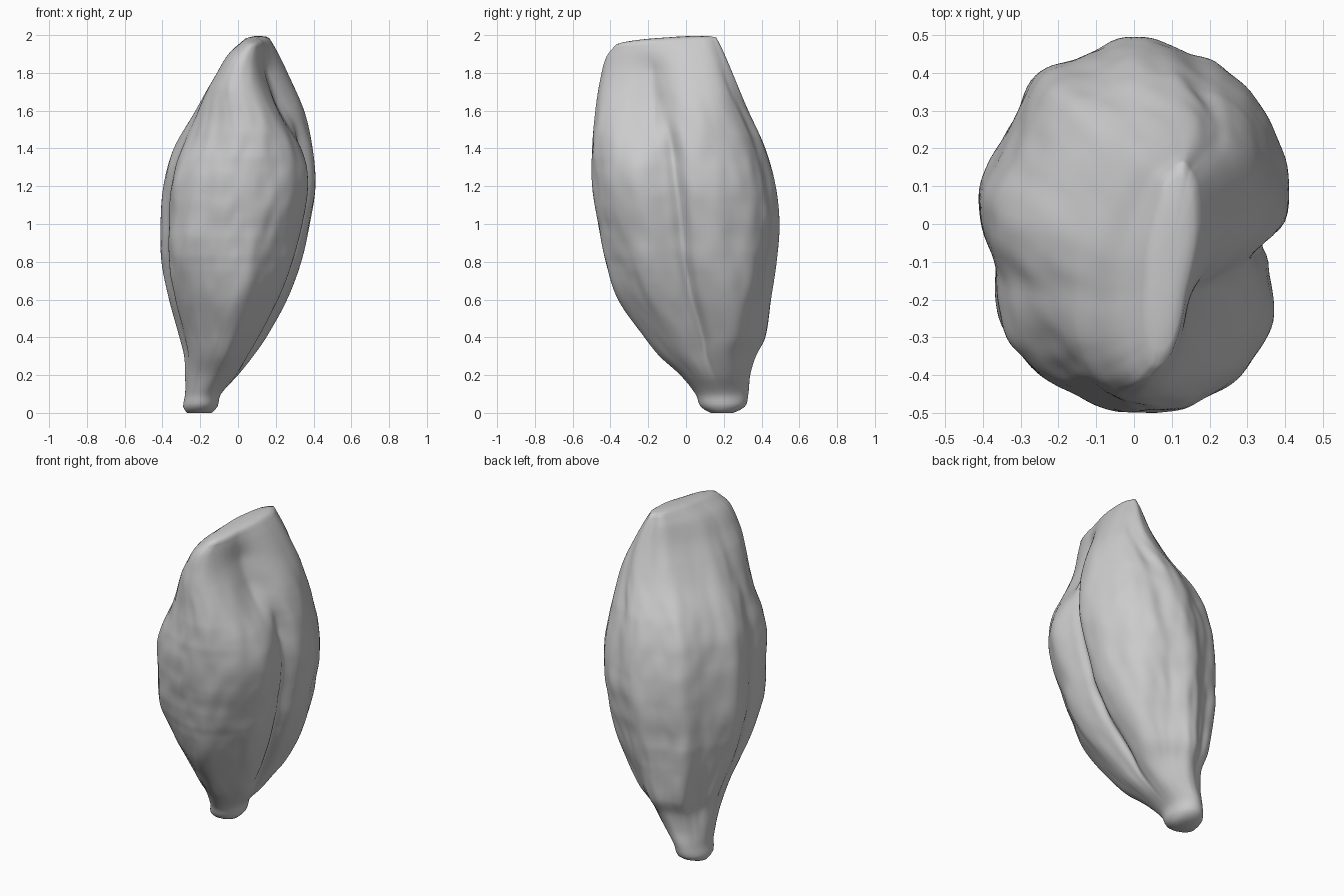
import bpy, bmesh, math
from mathutils import Vector, noise

cube = bpy.data.objects.get("Cube")
if cube:
    bpy.data.objects.remove(cube)

# Outline of the pod: height, x min, x max, y min, y max
LEVELS = [
    (0.00, -0.27, -0.14, 0.13, 0.25),
    (0.03, -0.29, -0.11, 0.08, 0.31),
    (0.10, -0.28, -0.09, 0.05, 0.33),
    (0.20, -0.28, 0.00, -0.03, 0.34),
    (0.30, -0.285, 0.08, -0.14, 0.37),
    (0.40, -0.31, 0.15, -0.22, 0.42),
    (0.60, -0.365, 0.26, -0.36, 0.45),
    (0.80, -0.405, 0.335, -0.425, 0.48),
    (1.00, -0.41, 0.38, -0.465, 0.495),
    (1.20, -0.395, 0.41, -0.497, 0.475),
    (1.40, -0.34, 0.395, -0.497, 0.42),
    (1.60, -0.225, 0.35, -0.48, 0.33),
    (1.80, -0.115, 0.26, -0.45, 0.24),
    (1.91, -0.05, 0.205, -0.42, 0.19),
    (1.97, 0.02, 0.17, -0.37, 0.16),
]
# Lengthwise ridges (+) and grooves (-): azimuth, height, width in degrees
LOBES = [(20, 0.06, 14), (68, -0.02, 8), (85, 0.05, 15),
         (128, 0.08, 10), (172, 0.07, 12), (194, -0.04, 7),
         (290, 0.03, 18), (326, 0.04, 16)]
ROWS, SIDES = 120, 160


def smooth(a, b, t):
    t = min(1, max(0, (t - a) / (b - a)))
    return t * t * (3 - 2 * t)


def bump(angle, centre, width):
    d = (angle - centre + 180) % 360 - 180
    return math.exp(-(d / width) ** 2)


def outline(z):
    """Cubic Hermite interpolation of the outline table."""
    i = max(k for k in range(len(LEVELS) - 1) if LEVELS[k][0] <= z + 1e-9)
    p, q = LEVELS[i], LEVELS[i + 1]
    before, after = LEVELS[max(i - 1, 0)], LEVELS[min(i + 2, len(LEVELS) - 1)]
    h = q[0] - p[0]
    t = (z - p[0]) / h
    out = []
    for c in range(1, 5):
        m0 = (q[c] - before[c]) / (q[0] - before[0]) * h
        m1 = (after[c] - p[c]) / (after[0] - p[0]) * h
        out.append((2*t**3 - 3*t*t + 1) * p[c] + (t**3 - 2*t*t + t) * m0
                   + (3*t*t - 2*t**3) * q[c] + (t**3 - t*t) * m1)
    return out


def section(z):
    """Lobed cross-section fitted to the outline at height z."""
    body = smooth(0.05, 0.4, z) * (1 - 0.6 * smooth(1.4, 1.9, z))
    keel = 0.09 * smooth(0.1, 0.3, z) * (1 - smooth(0.5, 1.0, z))
    shoulder = 0.08 * smooth(0.4, 0.9, z) * (1 - smooth(1.2, 1.6, z))
    # Back corner ridge swinging round as it climbs
    corner = 20 + 28 * smooth(0.2, 1.0, z)
    corner_height = 0.13 - 0.05 * smooth(0.5, 1.1, z)
    seam = smooth(0.12, 0.4, z) * (1 - smooth(1.35, 1.6, z))
    dent = smooth(1.3, 1.68, z) * (1 - 0.6 * smooth(1.8, 1.97, z))
    slant = 0.42 * smooth(1.4, 1.9, z)
    pts = []
    for k in range(SIDES):
        a = 360 * k / SIDES
        r = 1 + body * sum(h * bump(a, c, w) for c, h, w in LOBES)
        r += body * corner_height * bump(a, corner, 18)
        r += keel * bump(a, 282, 20) + shoulder * bump(a, 218, 18)
        r -= seam * (0.1 * bump(a, -4, 5) + 0.1 * bump(a, -11, 14))
        r -= dent * 0.42 * bump(a, -22, 25)
        c, s = math.cos(math.radians(a)), math.sin(math.radians(a))
        # Fine skin wrinkles
        r += body * 0.025 * noise.noise(Vector((c * 3, s * 3, z * 2.8)))
        r += body * 0.016 * noise.noise(Vector((c * 6, s * 6, z * 7 + 7)))
        pts.append((r * c + slant * r * s, r * s))
    x0, x1, y0, y1 = outline(z)
    lo = [min(p[i] for p in pts) for i in (0, 1)]
    hi = [max(p[i] for p in pts) for i in (0, 1)]
    ring = []
    for px, py in pts:
        x = x0 + (x1 - x0) * (px - lo[0]) / (hi[0] - lo[0])
        y = y0 + (y1 - y0) * (py - lo[1]) / (hi[1] - lo[1])
        ring.append(Vector((x, y, z + 0.07 * (y + 0.1) * smooth(1.6, 1.95, z))))
    return ring


# Pod body
bm = bmesh.new()
top = LEVELS[-1][0]
rings = [section(top * i / (ROWS - 1)) for i in range(ROWS)]

# Rounded crest closing the tip
last = rings[-1]
mid = sum(last, Vector()) / SIDES
for scale, lift in ((0.85, 0.009), (0.6, 0.015), (0.3, 0.018)):
    rings.append([mid + (p - mid) * scale + Vector((0, 0, lift)) for p in last])

rows = [[bm.verts.new(p) for p in ring] for ring in rings]
for low, high in zip(rows, rows[1:]):
    for k in range(SIDES):
        n = (k + 1) % SIDES
        bm.faces.new((low[k], low[n], high[n], high[k]))
bm.faces.new(rows[0][::-1])
bm.faces.new(rows[-1])

mesh = bpy.data.meshes.new("pod")
bm.to_mesh(mesh)
bm.free()
pod = bpy.data.objects.new("pod", mesh)
bpy.context.collection.objects.link(pod)

# Plain grey material
grey = bpy.data.materials.new("light grey")
grey.use_nodes = True
grey.diffuse_color = (0.6, 0.6, 0.6, 1)
grey.node_tree.nodes["Principled BSDF"].inputs["Base Color"].default_value = (0.6, 0.6, 0.6, 1)
mesh.materials.append(grey)

bpy.context.view_layer.objects.active = pod
pod.select_set(True)
bpy.ops.object.shade_smooth_by_angle(angle=math.radians(60))
